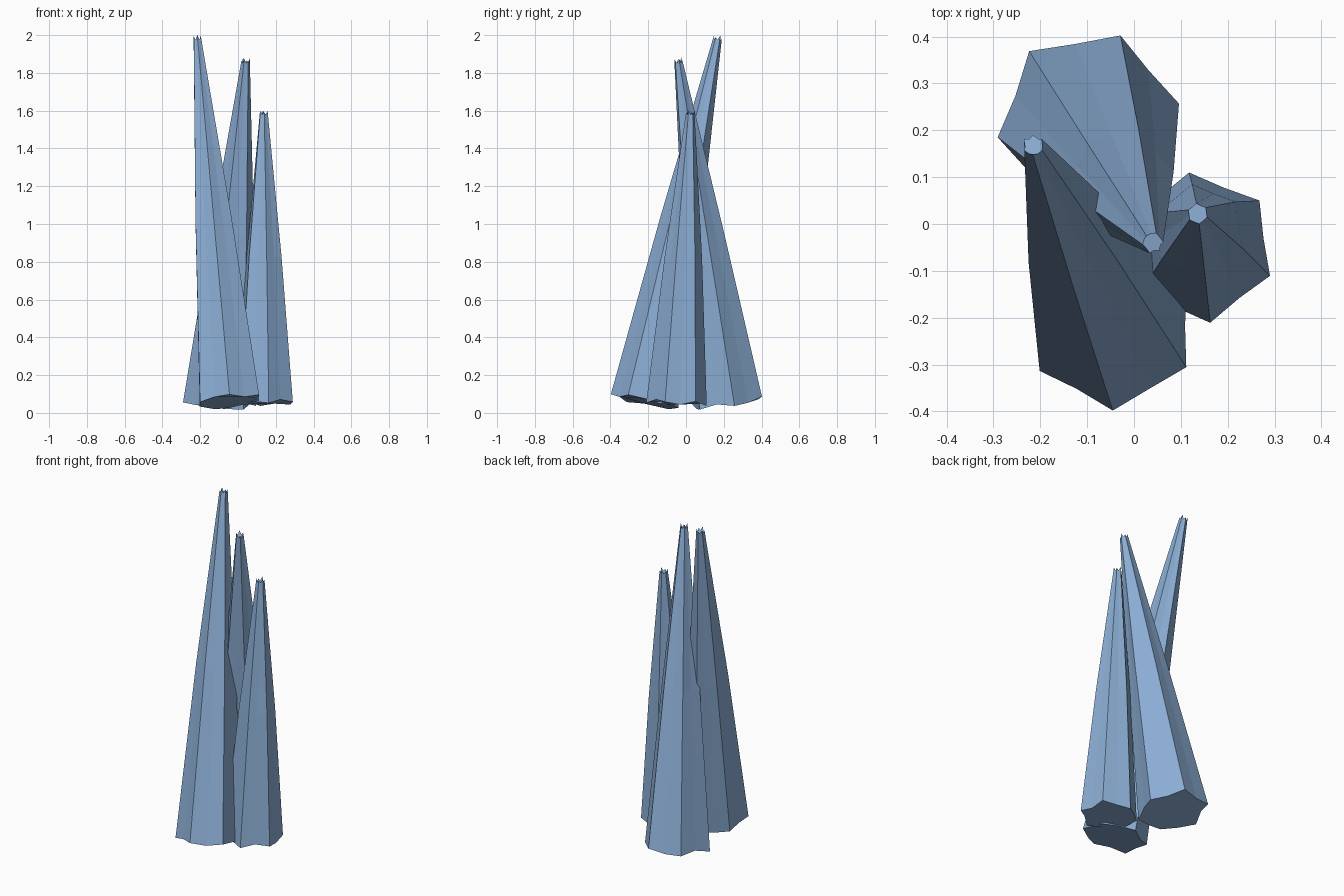
import bpy, bmesh, math
from mathutils import Vector

if "Cube" in bpy.data.objects:
    bpy.data.objects.remove(bpy.data.objects["Cube"])

ice = bpy.data.materials.new("pale_blue_ice")
ice.diffuse_color = (0.26, 0.42, 0.66, 1)
ice.use_nodes = True
ice.node_tree.nodes["Principled BSDF"].inputs["Base Color"].default_value = ice.diffuse_color


def spike(name, base, tip, radii, start, wobble):
    """Leaning six-cornered spike; each side has a slightly sunken midpoint."""
    base, tip = Vector(base), Vector(tip)
    axis = (tip - base).normalized()
    side = (Vector((1, 0, 0)) - axis * axis.x).normalized()
    up = axis.cross(side)
    bm = bmesh.new()
    rings = []
    for t, r in zip((0, 0.5, 1), radii):
        ring = []
        for i in range(12):
            a = math.radians(start + 30 * i)
            rr = r * (1 if i % 2 == 0 else 0.85)
            p = base.lerp(tip, t) + (side * math.cos(a) + up * math.sin(a)) * rr
            # uneven rims at the foot and the broken tip
            if t == 0:
                p += axis * wobble * math.sin(i * 2.1 + start)
            elif t == 1:
                p += axis * (0.012 if i % 4 == 0 else -0.012 if i % 2 else 0)
            ring.append(bm.verts.new(p))
        rings.append(ring)
    for lo, hi in zip(rings, rings[1:]):
        for i in range(12):
            j = (i + 1) % 12
            bm.faces.new((lo[i], lo[j], hi[j], hi[i]))
    # foot and tip caps
    bm.faces.new(rings[0][::-1])
    bm.faces.new(rings[-1])
    bmesh.ops.recalc_face_normals(bm, faces=bm.faces)
    me = bpy.data.meshes.new(name)
    bm.to_mesh(me)
    bm.free()
    me.materials.append(ice)
    ob = bpy.data.objects.new(name, me)
    bpy.context.collection.objects.link(ob)


# three crossing spikes
spike("tall_front_spike", (-0.045, -0.22, 0.06), (-0.215, 0.168, 1.985),
      (0.182, 0.11, 0.022), 30, 0.008)
spike("back_spike", (-0.097, 0.22, 0.053), (0.04, -0.04, 1.865),
      (0.197, 0.115, 0.022), 10, 0.012)
spike("short_right_spike", (0.14, -0.05, 0.055), (0.136, 0.022, 1.59),
      (0.162, 0.1, 0.022), -22, 0.012)
